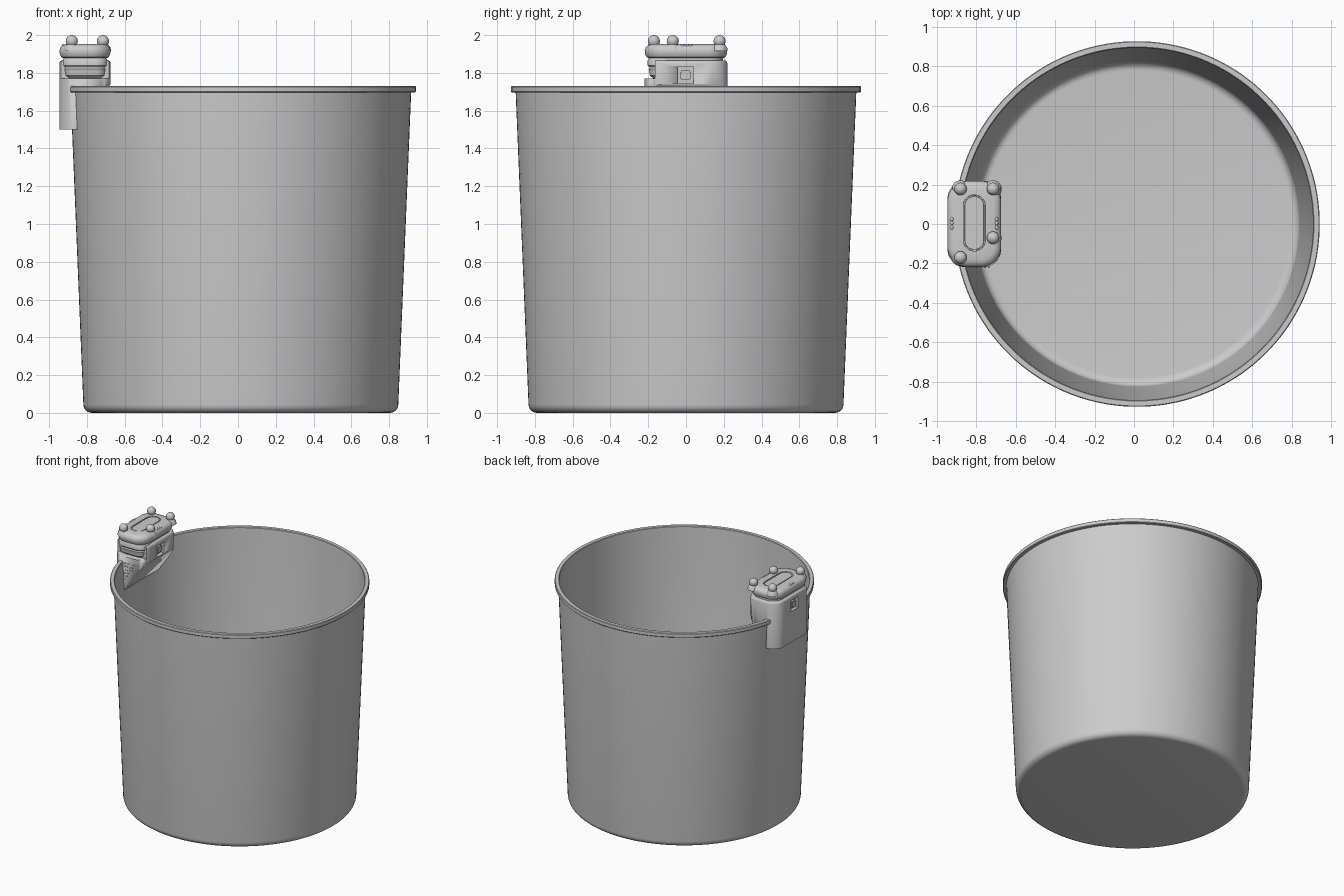
import bpy, bmesh, math
from mathutils import Vector

cube = bpy.data.objects.get("Cube")
if cube:
    bpy.data.objects.remove(cube, do_unlink=True)

grey = bpy.data.materials.new("light grey")
grey.use_nodes = True
grey.diffuse_color = (0.6, 0.6, 0.6, 1)
grey.node_tree.nodes["Principled BSDF"].inputs["Base Color"].default_value = (0.6, 0.6, 0.6, 1)

CX = -0.81      # centre of the clip-on unit
HX, HY = 0.136, 0.219


def finish(name, bm, angle=35):
    bmesh.ops.recalc_face_normals(bm, faces=bm.faces)
    mesh = bpy.data.meshes.new(name)
    bm.to_mesh(mesh)
    bm.free()
    obj = bpy.data.objects.new(name, mesh)
    bpy.context.collection.objects.link(obj)
    mesh.materials.append(grey)
    bpy.ops.object.select_all(action='DESELECT')
    obj.select_set(True)
    bpy.context.view_layer.objects.active = obj
    bpy.ops.object.shade_smooth_by_angle(angle=math.radians(angle))
    return obj


def ring(cx, cy, hx, hy, r, z, n=8):
    """Rounded rectangle; a circle when hx = hy = r."""
    pts = []
    for q, (sx, sy) in enumerate([(1, 1), (-1, 1), (-1, -1), (1, -1)]):
        for i in range(n):
            a = (q + i / (n - 1) * (n - 1) / n + 0.5 / n) * math.pi / 2
            pts.append(Vector((cx + sx * (hx - r) + r * math.cos(a),
                               cy + sy * (hy - r) + r * math.sin(a), z)))
    return pts


def loft(name, rings, angle=35):
    bm = bmesh.new()
    rows = [[bm.verts.new(p) for p in pts] for pts in rings]
    for low, high in zip(rows, rows[1:]):
        for i in range(len(low)):
            j = (i + 1) % len(low)
            bm.faces.new((low[i], low[j], high[j], high[i]))
    bm.faces.new(rows[0][::-1])
    bm.faces.new(rows[-1])
    return finish(name, bm, angle)


def box(name, lo, hi, bevel=0.0):
    bm = bmesh.new()
    bmesh.ops.create_cube(bm, size=1)
    for v in bm.verts:
        v.co = Vector([(a + b) / 2 + c * (b - a) for a, b, c in zip(lo, hi, v.co)])
    if bevel:
        bmesh.ops.bevel(bm, geom=bm.edges[:], offset=bevel, segments=2, affect='EDGES')
    return finish(name, bm)


def ball(name, centre, size):
    bm = bmesh.new()
    bmesh.ops.create_uvsphere(bm, u_segments=20, v_segments=12, radius=1)
    for v in bm.verts:
        v.co = Vector(centre) + Vector([a * b for a, b in zip(v.co, size)])
    return finish(name, bm, 60)


def cut(target, cutter):
    mod = target.modifiers.new("cut", 'BOOLEAN')
    mod.operation = 'DIFFERENCE'
    mod.solver = 'EXACT'
    mod.object = cutter
    bpy.ops.object.select_all(action='DESELECT')
    target.select_set(True)
    bpy.context.view_layer.objects.active = target
    bpy.ops.object.modifier_apply(modifier=mod.name)
    bpy.data.objects.remove(cutter, do_unlink=True)


# Bucket: tapered wall, rounded base, flat rim, hollow inside
def fillet(r, z, size):
    steps = [i * math.pi / 12 for i in range(7)]
    return [(r - size + size * math.sin(a), z + size - size * math.cos(a)) for a in steps]


profile = fillet(0.834, 0, 0.045)
profile += [(0.902, 1.697), (0.923, 1.697), (0.927, 1.701), (0.927, 1.726), (0.923, 1.73),
            (0.898, 1.73), (0.894, 1.726)]
profile += fillet(0.824, 0.025, 0.045)[::-1]
loft("bucket", [ring(0.015, 0, r, r, r, z, 32) for r, z in profile])

# Clip-on housing: straddles the rim, outer skirt straight, inner side sloped to the wall
body = loft("clip_housing", [ring(CX, 0, HX - d, HY - d, 0.09 - d, z) for z, d in
            [(1.5, 0), (1.852, 0), (1.862, 0.004), (1.866, 0.01)]])
bm = bmesh.new()
bmesh.ops.create_cube(bm, size=1)
for v in bm.verts:
    inner, top = v.co.x > 0, v.co.z > 0
    x = -0.6 if inner else (-0.66 if top else -0.862)
    v.co = (x, v.co.y, 1.76 if top else 1.478)
cut(body, finish("slope_cutter", bm))
cut(body, box("front_recess_cutter", (-1.1, -0.4, 1.77), (-0.5, -0.165, 1.9)))

# Latches on the inner and outer sides
for side, label in ((1, "inner"), (-1, "outer")):
    x = CX + side * HX
    cut(body, box("latch_cutter", (x - 0.025, -0.046, 1.745), (x + 0.025, 0.04, 1.83)))
    xs = sorted((x - side * 0.03, x - side * 0.002))
    box(label + "_latch", (xs[0], -0.03, 1.762), (xs[1], 0.024, 1.812), 0.006)

# Front spout cap in two rounded tiers
for name, levels in {
    "spout_lower": [(1.77, 0.03), (1.785, 0.012), (1.82, 0.006), (1.832, 0.012)],
    "spout_upper": [(1.832, 0.006), (1.84, 0), (1.865, 0), (1.878, 0.008)],
}.items():
    loft(name, [ring(CX, -0.13, 0.12 - d, 0.073 - d, 0.065 - d, z) for z, d in levels])

# Lid with a grooved oval panel on top
lid = [ring(CX, 0, HX - d, HY - d, 0.105 - d, z) for z, d in
       [(1.86, 0.022), (1.878, 0.022), (1.884, 0.01), (1.9, 0.002), (1.92, 0),
        (1.936, 0.006), (1.946, 0.018), (1.952, 0.036)]]
lid += [ring(CX, 0.005, 0.056 - d, 0.142 - d, 0.054 - d, z) for z, d in
        [(1.952, 0), (1.94, 0.001), (1.94, 0.007), (1.95, 0.008)]]
loft("lid", lid)

# Four knobs on flared feet
for i, (x, y) in enumerate([(-0.88, 0.178), (-0.715, 0.178), (-0.715, -0.07), (-0.88, -0.17)]):
    ball(f"knob_{i + 1}", (x, y, 1.968), (0.032, 0.032, 0.032))
    loft(f"knob_foot_{i + 1}", [ring(x, y, r, r, r, z, 5) for r, z in
         [(0.044, 1.915), (0.04, 1.935), (0.03, 1.948), (0.024, 1.955)]])

# Small markers at the lid edges
for side in (-1, 1):
    for y in (-0.018, 0.004, 0.024):
        ball("lid_marker", (CX + side * 0.113, y, 1.945), (0.009, 0.011, 0.008))

# Perforated grille on the front face, narrowing downward
for row in range(6):
    for col in range(6 - row):
        x, z = -0.835 + col * 0.02, 1.6 + (5 - row) * -0.0 + 0.0
        z = 1.72 - row * 0.025
        ball("grille_dot", (x, -HY + 0.001, z), (0.006, 0.003, 0.006))
